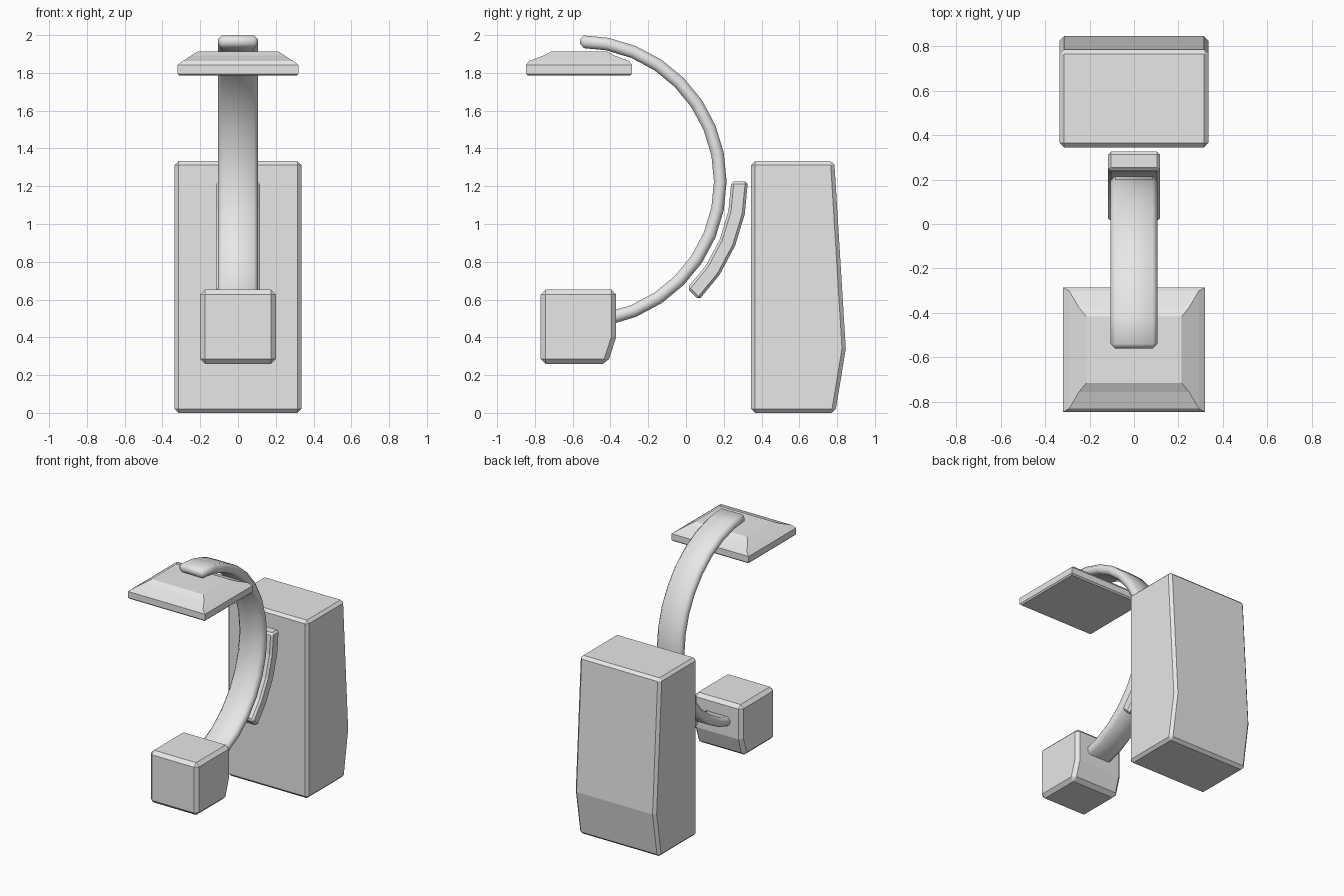
import bpy, bmesh, math

if "Cube" in bpy.data.objects:
    bpy.data.objects.remove(bpy.data.objects["Cube"])

grey = bpy.data.materials.new("light_grey")
grey.diffuse_color = (0.8, 0.8, 0.8, 1)
grey.use_nodes = True
grey.node_tree.nodes["Principled BSDF"].inputs["Base Color"].default_value = grey.diffuse_color

ARC_Y, ARC_Z = -0.56, 1.225      # shared centre of the curved parts
STEP = math.radians(11.25)


def loft(name, rings, bevel=0.0, smooth=None):
    """Skin a list of equal-length point rings and cap both ends."""
    bm = bmesh.new()
    vs = [[bm.verts.new(p) for p in ring] for ring in rings]
    n = len(vs[0])
    for a, b in zip(vs, vs[1:]):
        for i in range(n):
            j = (i + 1) % n
            bm.faces.new((a[i], a[j], b[j], b[i]))
    bm.faces.new(vs[0])
    bm.faces.new(vs[-1])
    bmesh.ops.recalc_face_normals(bm, faces=bm.faces)
    me = bpy.data.meshes.new(name)
    bm.to_mesh(me)
    bm.free()
    me.materials.append(grey)
    ob = bpy.data.objects.new(name, me)
    bpy.context.collection.objects.link(ob)
    bpy.context.view_layer.objects.active = ob
    ob.select_set(True)
    if bevel:
        m = ob.modifiers.new("Bevel", "BEVEL")
        m.width = bevel
        m.segments = 1
        m.limit_method = 'ANGLE'
        m.angle_limit = math.radians(30)
        bpy.ops.object.modifier_apply(modifier=m.name)
    if smooth:
        bpy.ops.object.shade_smooth_by_angle(angle=math.radians(smooth))
    ob.select_set(False)
    return ob


def prism(name, half_width, profile, bevel):
    """Extrude a side profile of (y, z) points across x."""
    return loft(name, [[(x, y, z) for y, z in profile]
                       for x in (-half_width, half_width)], bevel)


def arc(name, half_width, r_in, r_out, first, last, bevel, smooth=None):
    """Curved bar with a rectangular section, swept in whole steps."""
    rings = []
    for k in range(first, last + 1):
        c, s = math.cos(k * STEP), math.sin(k * STEP)
        rings.append([(x, ARC_Y + r * c, ARC_Z + r * s) for x, r in (
            (-half_width, r_in), (half_width, r_in),
            (half_width, r_out), (-half_width, r_out))])
    return loft(name, rings, bevel, smooth)


# Cabinet at the back
prism("cabinet", 0.335, [(0.345, 0.0), (0.345, 1.333), (0.785, 1.333),
                         (0.846, 0.34), (0.79, 0.0)], 0.02)

# Lower emitter box with its back lower edge cut away
prism("emitter_box", 0.2, [(-0.77, 0.26), (-0.77, 0.652), (-0.37, 0.652),
                           (-0.37, 0.40), (-0.415, 0.26)], 0.025)

# Half-circle arm and the curved bracket behind it
arc("curved_arm", 0.105, 0.708, 0.775, -8, 8, 0.02, 60)
arc("arm_bracket", 0.117, 0.80, 0.888, -4, 0, 0.014)

# Upper receiver plate: shallow tapered slab
levels = [(0.31, 0.27, 1.785), (0.32, 0.281, 1.795), (0.32, 0.281, 1.842),
          (0.292, 0.265, 1.863), (0.248, 0.19, 1.891), (0.215, 0.15, 1.912)]
loft("receiver_plate", [[(sx * hx, -0.566 + sy * hy, z) for sx, sy in
                         ((-1, -1), (1, -1), (1, 1), (-1, 1))]
                        for hx, hy, z in levels])
